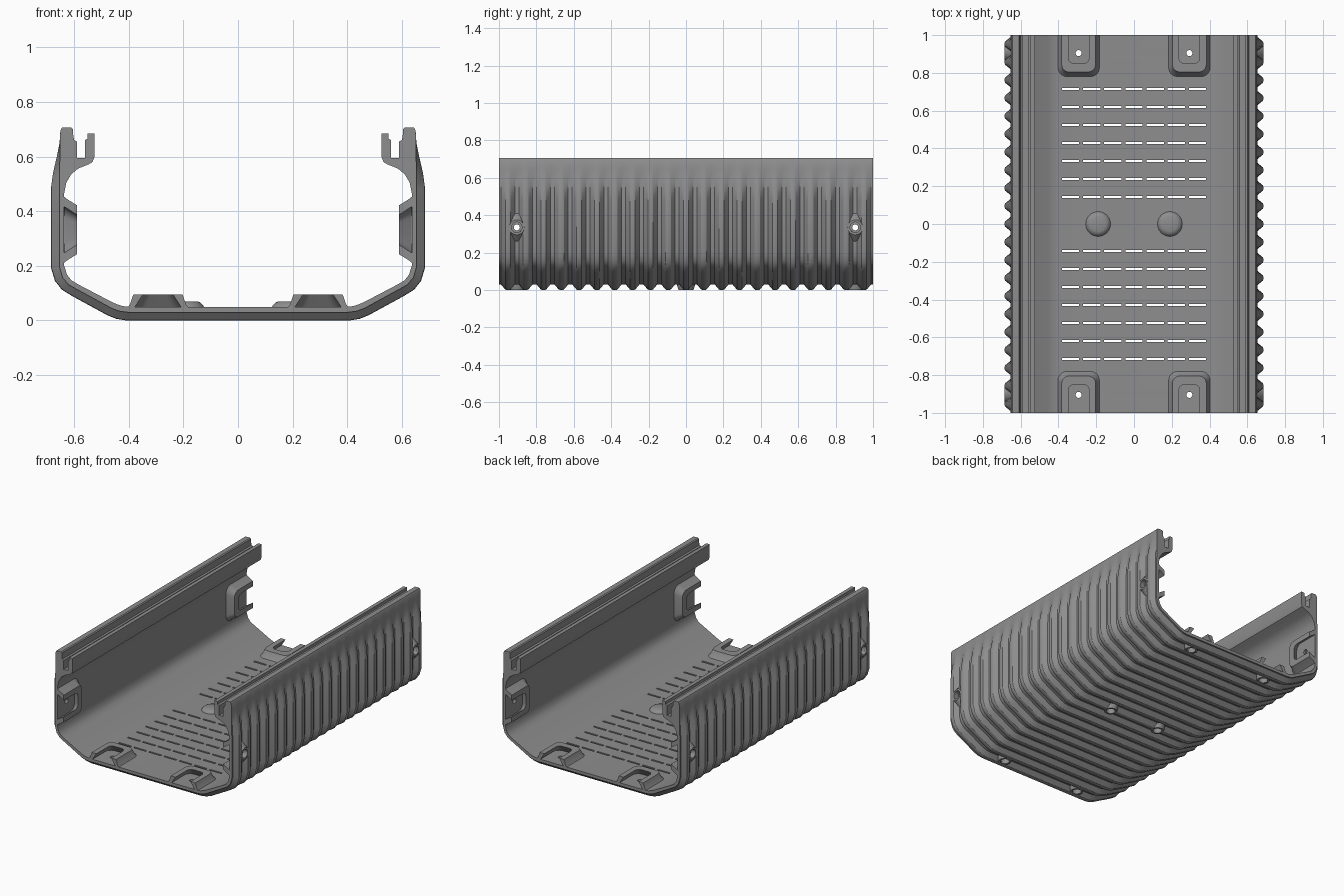
import bpy, bmesh
from math import sin, cos, pi
from mathutils import Matrix

cube = bpy.data.objects.get("Cube")
if cube:
    bpy.data.objects.remove(cube, do_unlink=True)

grey = bpy.data.materials.new("mid_grey")
grey.use_nodes = True
colour = (0.27, 0.27, 0.27, 1)
grey.diffuse_color = colour
grey.node_tree.nodes["Principled BSDF"].inputs["Base Color"].default_value = colour

PITCH = 2 / 21          # rib spacing
HOLE_Y = 9.5 * PITCH    # screw row
HOLE_X, HOLE_Z, BUMP_X = 0.293, 0.335, 0.19
SIDE = 0.685            # outermost half width


def finish(name, bm):
    bmesh.ops.recalc_face_normals(bm, faces=bm.faces)
    mesh = bpy.data.meshes.new(name)
    bm.to_mesh(mesh)
    bm.free()
    mesh.materials.append(grey)
    obj = bpy.data.objects.new(name, mesh)
    bpy.context.collection.objects.link(obj)
    return obj


def activate(obj):
    bpy.ops.object.select_all(action='DESELECT')
    obj.select_set(True)
    bpy.context.view_layer.objects.active = obj


def smooth(obj):
    activate(obj)
    bpy.ops.object.shade_smooth_by_angle(angle=0.5)


def loft(name, rings, cyclic=False):
    """Skin closed sections; cap the ends or join last to first."""
    bm = bmesh.new()
    rows = [[bm.verts.new(p) for p in ring] for ring in rings]
    n = len(rows[0])
    pairs = list(zip(rows, rows[1:]))
    if cyclic:
        pairs.append((rows[-1], rows[0]))
    else:
        bm.faces.new(rows[0])
        bm.faces.new(rows[-1])
    for a, b in pairs:
        for i in range(n):
            j = (i + 1) % n
            bm.faces.new((a[i], a[j], b[j], b[i]))
    return finish(name, bm)


# Ribbed shell: half section, rib crest against groove floor
crest = [(.41, 0), (.445, .006), (.476, .018), (.608, .09), (.645, .113), (.67, .145),
         (.685, .195), (.685, .48), (.677, .54), (.662, .604), (.653, .65)]
groove = [(.405, .03), (.435, .034), (.462, .044), (.594, .116), (.62, .131), (.642, .157),
          (.654, .197), (.654, .48), (.653, .54), (.652, .604), (.652, .65)]
rail = [(.65, .695), (.644, .706), (.61, .706), (.604, .7), (.604, .685), (.6, .66),
        (.59, .655), (.59, .595), (.56, .595), (.56, .66), (.55, .665), (.55, .685),
        (.525, .685), (.525, .6), (.532, .58), (.545, .572), (.585, .556), (.61, .535),
        (.628, .505), (.636, .465)]
inner = [(.636, .2), (.626, .168), (.61, .147), (.585, .132), (.455, .064), (.425, .053), (.4, .05)]


def section(y, t):
    half = [(g[0] + (c[0] - g[0]) * t, g[1] + (c[1] - g[1]) * t)
            for c, g in zip(crest, groove)] + rail + inner
    full = half + [(-x, z) for x, z in reversed(half)]
    return [(x, y, z) for x, z in full]


stations = [(-1, 0)]
for k in range(-10, 11):
    stations += [(k * PITCH + d, t) for d, t in
                 ((-.037, 0), (-.014, .92), (-.006, 1), (.006, 1), (.014, .92), (.037, 0))]
stations.append((1, 0))
shell = loft("ribbed_shell", [section(y, t) for y, t in stations])


# Cutters for vent slots, screw holes and screw recesses
def add_cylinder(bm, centre, radius, depth, sideways=False):
    m = Matrix.Translation(centre)
    if sideways:
        m = m @ Matrix.Rotation(pi / 2, 4, 'Y')
    bmesh.ops.create_cone(bm, cap_ends=True, segments=24, radius1=radius, radius2=radius,
                          depth=depth, matrix=m)


recesses, holes = bmesh.new(), bmesh.new()
for sx in (-1, 1):
    add_cylinder(recesses, (sx * BUMP_X, 0, 0), .028, .064)
    for sy in (-1, 1):
        add_cylinder(recesses, (sx * HOLE_X, sy * HOLE_Y, 0), .028, .064)
        add_cylinder(recesses, (sx * SIDE, sy * HOLE_Y, HOLE_Z), .028, .066, True)
        add_cylinder(holes, (sx * HOLE_X, sy * HOLE_Y, .04), .016, .1)
        add_cylinder(holes, (sx * .65, sy * HOLE_Y, HOLE_Z), .016, .1, True)
for row in range(7):
    for sy in (-1, 1):
        for col in range(-3, 4):
            m = Matrix.Translation((col * .112, sy * (row + 1.5) * PITCH, .04))
            bmesh.ops.create_cube(holes, size=1, matrix=m @ Matrix.Diagonal((.092, .012, .1, 1)))

for name, bm in (("recess_cutter", recesses), ("hole_cutter", holes)):
    cutter = finish(name, bm)
    cutter.hide_render = True
    mod = shell.modifiers.new(name, 'BOOLEAN')
    mod.operation, mod.solver, mod.object = 'DIFFERENCE', 'EXACT', cutter
    activate(shell)
    bpy.ops.object.modifier_apply(modifier=name)
    bpy.data.objects.remove(cutter, do_unlink=True)
smooth(shell)


# Screw surrounds: tapered rings between the ribs
def screw_ring(name, place, stretch):
    rings = []
    for i in range(32):
        c, s = cos(i * pi / 16), sin(i * pi / 16)
        layers = ((.046, stretch, .034), (.04, 1, 0), (.028, 1, 0), (.028, 1, .034))
        rings.append([place(r * c, r * s * f, h) for r, f, h in layers])
    smooth(loft(name, rings, cyclic=True))


# Leaning U-shaped walls that hood each screw seat at the open ends
def hood(name, place, base):
    def outline(w, length, r):
        right = [(w, 0)] + [(w - r + r * cos(a * pi / 12), length - r + r * sin(a * pi / 12))
                            for a in range(7)]
        return right + [(-u, v) for u, v in reversed(right)]

    layers = [(outline(base, .225, .05), .044), (outline(base - .012, .212, .045), .058),
              (outline(.09, .195, .04), .095), (outline(.055, .15, .03), .095),
              (outline(.084, .178, .04), .05), (outline(.084, .178, .04), .044)]
    count = len(layers[0][0])
    smooth(loft(name, [[place(*pts[i], h) for pts, h in layers] for i in range(count)]))


for sx, side in ((-1, "right"), (1, "left")):
    screw_ring(f"floor_middle_screw_ring_{side}",
               lambda a, b, h: (sx * BUMP_X + a, b, h), 1.1)
    # Low round bump on the floor above the middle screw
    rim = [(.068, .046), (.062, .056), (.052, .066), (.04, .07)]
    smooth(loft(f"floor_bump_{side}",
                [[(sx * BUMP_X + r * cos(i * pi / 16), r * sin(i * pi / 16), z)
                  for i in range(32)] for r, z in rim]))
    for sy, end in ((-1, "front"), (1, "back")):
        tag = f"{end}_{side}"
        screw_ring(f"floor_screw_ring_{tag}",
                   lambda a, b, h: (sx * HOLE_X + a, sy * HOLE_Y + b, h), 1.1)
        screw_ring(f"wall_screw_ring_{tag}",
                   lambda a, b, h: (sx * (SIDE - h), sy * HOLE_Y + a, HOLE_Z + b), 1.7)
        hood(f"floor_hood_{tag}",
             lambda u, v, h: (sx * HOLE_X + u, sy * (1 - v), h), .115)
        hood(f"wall_hood_{tag}",
             lambda u, v, h: (sx * (SIDE - h), sy * (1 - v), .332 + u), .125)
